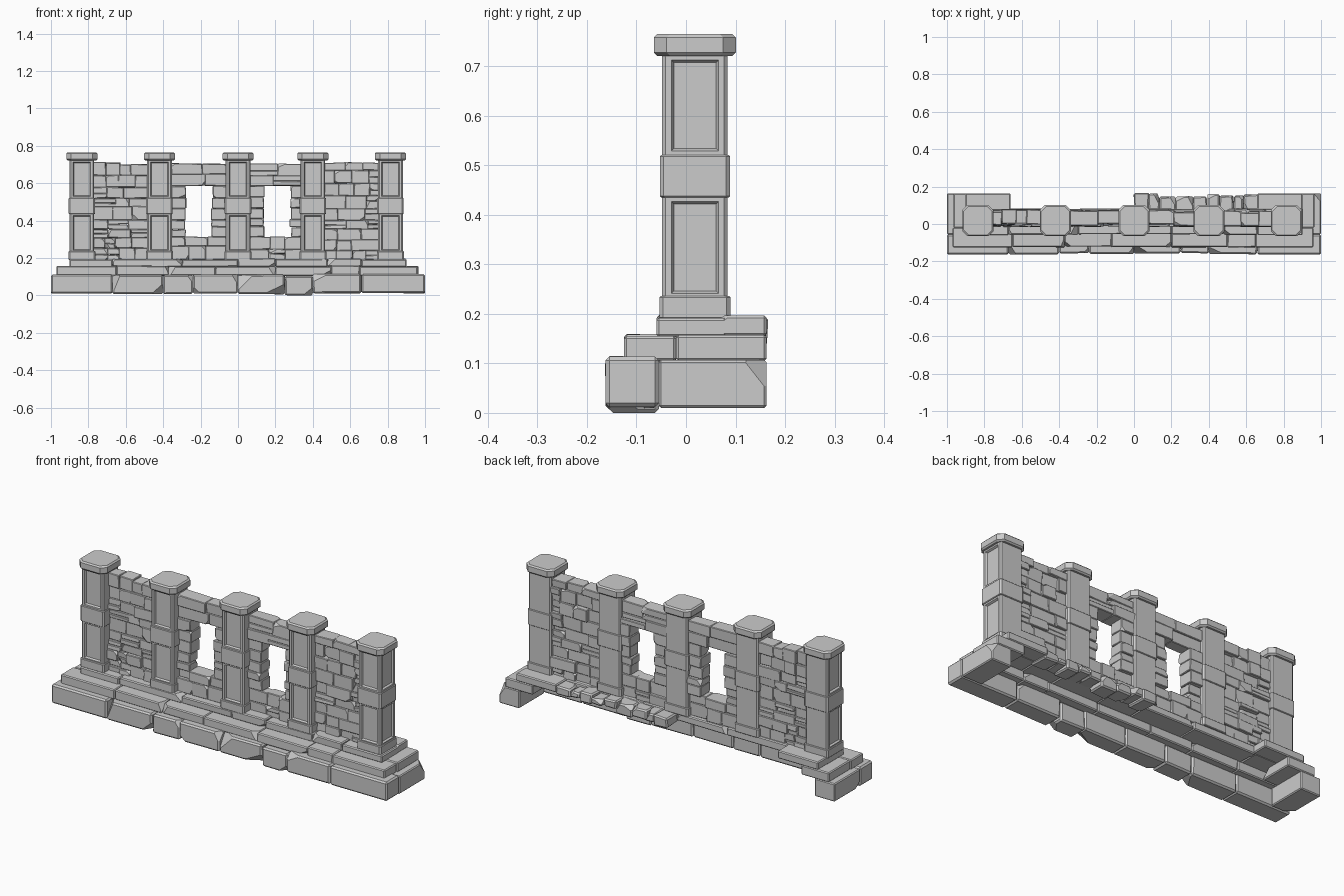
import bpy, bmesh, random
from mathutils import Vector

if "Cube" in bpy.data.objects:
    bpy.data.objects.remove(bpy.data.objects["Cube"])

random.seed(11)
R = random.uniform
CY = 0.018                      # centre line of the pillars in y


def finish(bm, name):
    bmesh.ops.recalc_face_normals(bm, faces=bm.faces)
    me = bpy.data.meshes.new(name)
    bm.to_mesh(me)
    bm.free()
    ob = bpy.data.objects.new(name, me)
    bpy.context.collection.objects.link(ob)
    return ob


def stone(dst, x0, x1, y0, y1, z0, z1, bev=0.005, chips=1, size=0.025, jit=0.0):
    """Bevelled stone block with a few broken corners, added to dst."""
    b = bmesh.new()
    bmesh.ops.create_cube(b, size=1)
    lo, hi = Vector((x0, y0, z0)), Vector((x1, y1, z1))
    for v in b.verts:
        v.co = Vector([lo[i] if v.co[i] < 0 else hi[i] for i in range(3)])
        v.co += Vector((R(-jit, jit), R(-jit, jit), R(-jit, jit)))
    bmesh.ops.bevel(b, geom=b.edges[:], offset=bev, segments=1, affect='EDGES')
    for _ in range(chips):
        s = [random.choice((-1, 1)), random.choice((-1, -1, 1)), random.choice((-1, 1, 1))]
        corner = Vector([hi[i] if s[i] > 0 else lo[i] for i in range(3)])
        n = Vector([s[i] * R(0.35, 1) for i in range(3)]).normalized()
        cut = bmesh.ops.bisect_plane(b, geom=b.verts[:] + b.edges[:] + b.faces[:],
                                     plane_co=corner - n * R(0.5, 1) * size, plane_no=n,
                                     clear_outer=True)
        edges = [e for e in cut['geom_cut'] if isinstance(e, bmesh.types.BMEdge)]
        if edges:
            bmesh.ops.holes_fill(b, edges=edges, sides=0)
    bmesh.ops.recalc_face_normals(b, faces=b.faces)
    tmp = bpy.data.meshes.new("tmp")
    b.to_mesh(tmp)
    b.free()
    dst.from_mesh(tmp)
    bpy.data.meshes.remove(tmp)


def splits(a, b, step):
    """Uneven cuts from a to b, roughly step apart."""
    n = max(1, round((b - a) / step))
    w = [R(0.65, 1.35) for _ in range(n)]
    out, t = [a], a
    for k in w:
        t += k / sum(w) * (b - a)
        out.append(t)
    out[-1] = b
    return out


# ---- stepped base: three rows of blocks along the front
rows = [
    ("lower_step", [-1, -.67, -.4, -.24, 0, .25, .4, .66, 1], -.163, -.055, .01, .112),
    ("middle_step", [-.97, -.65, -.37, -.12, .2, .5, .65, .96], -.125, -.02, .105, .157),
    ("upper_step", [-.9, -.67, -.3, 0, .2, .48, .66, .9], -.06, .082, .153, .195),
]
for name, xs, y0, y1, z0, z1 in rows:
    bm = bmesh.new()
    for a, b in zip(xs, xs[1:]):
        end = a == xs[0] or b == xs[-1]
        low = name == "lower_step"
        dz = -.01 if a == .25 and low else R(-.004, .003)
        dy = 0 if end else R(0, .008)
        stone(bm, a, b, y0 + dy, y1, z0 + (dz if low else 0), z1 + dz,
              bev=.008 if low else .005, chips=0 if end else random.choice((1, 2, 2)),
              size=.04 if low else .025, jit=0 if end else .002)
    finish(bm, name)

# ---- returns of the steps at both ends
for side, name in ((-1, "left_return"), (1, "right_return")):
    bm = bmesh.new()
    for xa, xb, ya, yb, z0, z1 in (
            (.88, 1.0, -.055, .163, .01, .107),
            (.80, .965, -.02, .163, .105, .157),
            (.66, .90, .04, .163, .155, .197)):
        a, b = sorted((side * xa, side * xb))
        stone(bm, a, b, ya, yb, z0, z1, bev=.005, chips=1, size=.03)
    finish(bm, name)

# ---- rubble stones behind the right half of the wall
bm = bmesh.new()
cuts = splits(0, .67, .075)
for a, b in zip(cuts, cuts[1:]):
    stone(bm, a, b, .05, R(.135, .163), R(.12, .15), R(.18, .197),
          bev=.007, chips=2, size=.025, jit=.004)
finish(bm, "back_rubble")


# ---- pillars
def loft(bm, rings, cx):
    """Chamfered square rings (half width, chamfer, z) joined into a solid."""
    loops = []
    for h, c, z in rings:
        k = h - c
        pts = [(k, -h), (h, -k), (h, k), (k, h), (-k, h), (-h, k), (-h, -k), (-k, -h)]
        loops.append([bm.verts.new((cx + x, CY + y, z)) for x, y in pts])
    faces = [bm.faces.new(loops[0][::-1]), bm.faces.new(loops[-1])]
    for p, q in zip(loops, loops[1:]):
        faces += [bm.faces.new((p[i], p[(i + 1) % 8], q[(i + 1) % 8], q[i])) for i in range(8)]
    return faces


def collar(bm, h, c, z0, z1, b, cx):
    loft(bm, [(h - b, c, z0), (h, c, z0 + b), (h, c, z1 - b), (h - b, c, z1)], cx)


PILLARS = [-.835, -.42, 0, .4, .815]
for i, cx in enumerate(PILLARS):
    bm = bmesh.new()
    for z0, z1 in ((.23, .438), (.518, .724)):          # two panelled shafts
        faces = loft(bm, [(.066, .007, z0), (.066, .007, z1)], cx)
        bm.normal_update()
        want = [Vector((0, -1, 0))]                     # front panel, plus outer side on end pillars
        if i in (0, 4):
            want.append(Vector((-1 if i == 0 else 1, 0, 0)))
        for f in [f for f in faces if any(f.normal.dot(w) > .99 for w in want)]:
            bmesh.ops.inset_region(bm, faces=[f], thickness=.016)
            bmesh.ops.inset_region(bm, faces=[f], thickness=.003, depth=-.004)
            bmesh.ops.inset_region(bm, faces=[f], thickness=.004, depth=-.006)
    collar(bm, .072, .008, .19, .236, .003, cx)         # foot
    collar(bm, .071, .008, .435, .521, .003, cx)        # middle band
    collar(bm, .083, .026, .721, .765, .007, cx)        # cap
    finish(bm, "pillar_%d" % (i + 1))


# ---- masonry wall between pillars
def masonry(bm, x0, x1, z0, z1, course, width, top=False):
    zs = splits(z0, z1, course)
    for j, (a, b) in enumerate(zip(zs, zs[1:])):
        xs = splits(x0, x1, width * R(.8, 1.2))
        for c, d in zip(xs, xs[1:]):
            hi = b + (R(-.012, .003) if top and j == len(zs) - 2 else .001)
            # some stones are split into two thinner ones
            parts = [(a, hi)]
            if R(0, 1) < .22 and hi - a > .045:
                m = a + (hi - a) * R(.4, .6)
                parts = [(a, m), (m, hi)]
            for p, q in parts:
                stone(bm, c - .001, d + .001, R(-.016, .006), R(.058, .08), p, q,
                      bev=.003, chips=random.choice((0, 1, 1, 2)), size=.016, jit=.0025)


for name, x0, x1 in (("wall_left", -.78, -.47), ("wall_right", .45, .76)):
    bm = bmesh.new()
    masonry(bm, x0, x1, .19, .71, .06, .10, top=True)
    finish(bm, name)

# bays with a window opening each
for name, x0, x1, w0, w1 in (("window_bay_left", -.37, -.05, -.28, -.14),
                             ("window_bay_right", .05, .35, .138, .278)):
    bm = bmesh.new()
    masonry(bm, x0, x1, .19, .312, .06, .11)             # sill courses
    masonry(bm, x0, x1, .585, .71, .07, .15, top=True)   # lintel courses
    for a, b, edge in ((x0, w0, 1), (w1, x1, 0)):        # uneven jambs
        zs = splits(.312, .585, .06)
        for p, q in zip(zs, zs[1:]):
            e = R(-.006, .004)
            stone(bm, a if edge else a - e, b + e if edge else b, R(-.016, .006),
                  R(.058, .08), p, q, bev=.003, chips=1, size=.014, jit=.002)
    finish(bm, name)
